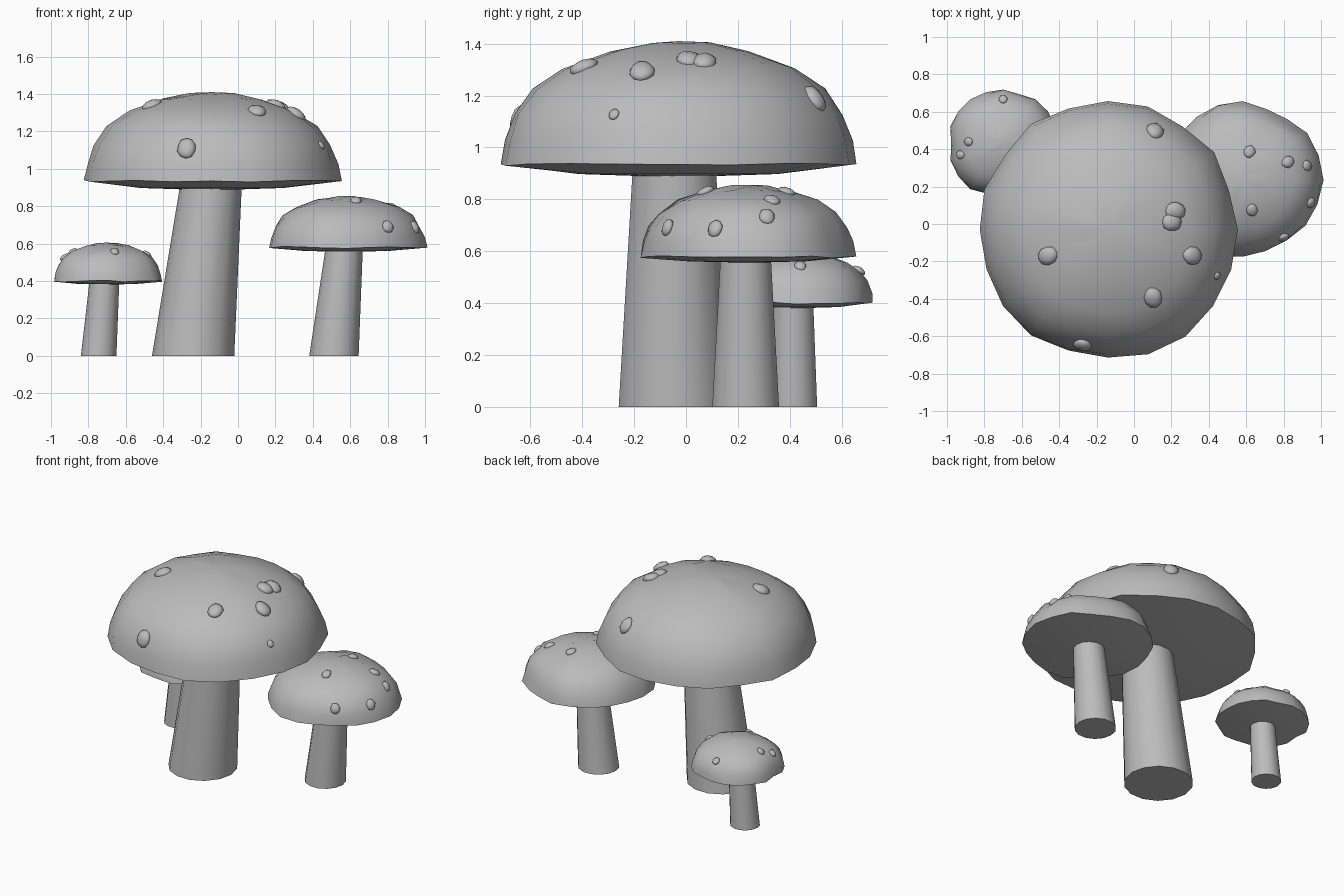
import bpy, bmesh, math, random
from mathutils import Vector
from mathutils.bvhtree import BVHTree

cube = bpy.data.objects.get("Cube")
if cube:
    bpy.data.objects.remove(cube, do_unlink=True)

random.seed(7)

# One plain grey for everything
grey = bpy.data.materials.new("plain grey")
grey.use_nodes = True
grey.diffuse_color = (0.5, 0.5, 0.5, 1)
grey.node_tree.nodes["Principled BSDF"].inputs["Base Color"].default_value = (0.5, 0.5, 0.5, 1)


def finish(name, bm, angle):
    """Turn a bmesh into a smooth-shaded grey object."""
    bmesh.ops.recalc_face_normals(bm, faces=bm.faces)
    mesh = bpy.data.meshes.new(name)
    bm.to_mesh(mesh)
    mesh.materials.append(grey)
    obj = bpy.data.objects.new(name, mesh)
    bpy.context.collection.objects.link(obj)
    bpy.ops.object.select_all(action='DESELECT')
    obj.select_set(True)
    bpy.context.view_layer.objects.active = obj
    bpy.ops.object.shade_smooth_by_angle(angle=math.radians(angle))
    return obj


def ring(bm, centre, z, radii):
    n = len(radii)
    return [bm.verts.new((centre[0] + r * math.cos(math.tau * i / n),
                          centre[1] + r * math.sin(math.tau * i / n), z))
            for i, r in enumerate(radii)]


def bridge(bm, a, b):
    n = len(a)
    for i in range(n):
        j = (i + 1) % n
        bm.faces.new((a[i], a[j], b[j], b[i]))


def fan(bm, loop, pole):
    for i, v in enumerate(loop):
        bm.faces.new((v, loop[(i + 1) % len(loop)], pole))


def stem(name, base, base_r, top, top_r, z_top):
    """Leaning, tapered stalk."""
    bm = bmesh.new()
    low = ring(bm, base, 0, [base_r] * 14)
    high = ring(bm, top, z_top, [top_r] * 14)
    bridge(bm, low, high)
    bm.faces.new(low)
    bm.faces.new(high)
    finish(name, bm, 35)
    bm.free()


# Cap outline: share of radius, share of height above the rim
DOME = [(1, 0), (0.975, 0.2), (0.92, 0.41), (0.82, 0.61), (0.65, 0.78), (0.39, 0.92), (0.18, 0.98)]


def cap(name, centre, radius, rim, apex, sag, lump, sides=20):
    """Lumpy dome over a shallow, slightly sagging underside."""
    bm = bmesh.new()
    height = apex - rim
    lobes = [1 + random.uniform(-lump, lump) for _ in range(sides)]
    rings = []
    for share, rise in DOME:
        radii = [radius * share * lobe * (1 + random.uniform(-lump, lump) * 0.4)
                 for lobe in lobes]
        loop = ring(bm, centre, rim + height * rise, radii)
        for v in loop:
            v.co.z += height * random.uniform(-lump, lump) * 0.6
        if rings:
            bridge(bm, rings[-1], loop)
        rings.append(loop)
    fan(bm, rings[-1], bm.verts.new((*centre, apex)))
    under = ring(bm, centre, rim - sag * 0.75, [radius * 0.55] * sides)
    bridge(bm, rings[0], under)
    fan(bm, under, bm.verts.new((*centre, rim - sag)))
    finish(name, bm, 38)
    tree = BVHTree.FromBMesh(bm)
    bm.free()
    return tree


def spots(prefix, tree, size, places):
    """Flattened pebbles sitting half sunk in the cap."""
    for i, place in enumerate(places):
        point, normal, _, _ = tree.find_nearest(Vector(place))
        bm = bmesh.new()
        bmesh.ops.create_icosphere(bm, subdivisions=2, radius=size)
        turn = normal.to_track_quat('Z', 'Y')
        for v in bm.verts:
            v.co = Vector((v.co.x * 0.85, v.co.y, v.co.z * 0.5)) * random.uniform(0.94, 1.06)
            v.co = turn @ v.co + point
        finish(f"{prefix}_spot_{i + 1}", bm, 60)
        bm.free()


# Large mushroom
stem("large_stem", (-0.24, -0.045), 0.22, (-0.145, -0.045), 0.165, 0.91)
dome = cap("large_cap", (-0.14, -0.03), 0.695, 0.935, 1.41, 0.05, 0.02)
spots("large", dome, 0.058, [
    (0.22, 0.07, 1.33), (0.2, 0.01, 1.33), (0.31, -0.17, 1.29), (0.1, -0.39, 1.3),
    (-0.46, -0.17, 1.34), (0.12, 0.51, 1.2), (-0.28, -0.67, 1.12)])
spots("large_sunken", dome, 0.025, [(0.47, -0.29, 1.14)])

# Medium mushroom
stem("medium_stem", (0.513, 0.23), 0.132, (0.567, 0.23), 0.1, 0.57)
dome = cap("medium_cap", (0.58, 0.235), 0.415, 0.58, 0.855, 0.025, 0.035)
spots("medium", dome, 0.036, [
    (0.62, 0.39, 0.84), (0.82, 0.33, 0.79), (0.92, 0.31, 0.73),
    (0.63, 0.07, 0.84), (0.8, -0.07, 0.69), (0.95, 0.11, 0.69)])

# Small mushroom
stem("small_stem", (-0.745, 0.413), 0.095, (-0.715, 0.413), 0.08, 0.39)
dome = cap("small_cap", (-0.7, 0.43), 0.29, 0.4, 0.605, 0.02, 0.035)
spots("small", dome, 0.027, [
    (-0.7, 0.67, 0.53), (-0.88, 0.44, 0.55), (-0.93, 0.37, 0.53),
    (-0.66, 0.25, 0.55), (-0.5, 0.44, 0.52)])
